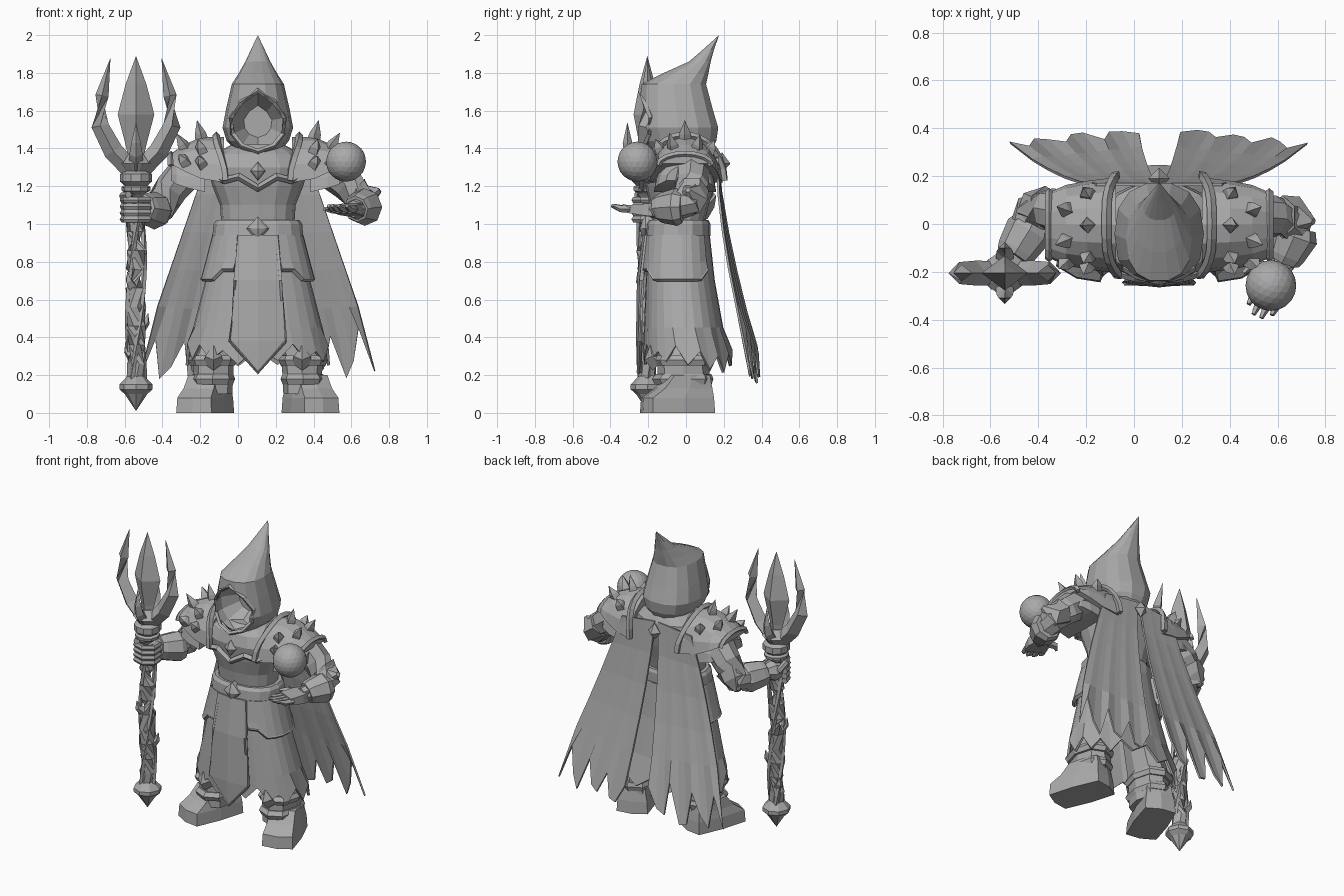
import bpy, bmesh, random
from math import cos, sin, pi, radians
from mathutils import Vector, Matrix

random.seed(4)
if "Cube" in bpy.data.objects:
    bpy.data.objects.remove(bpy.data.objects["Cube"])

stone = bpy.data.materials.new("stone grey")
stone.use_nodes = True
stone.diffuse_color = (.4, .4, .4, 1)
stone.node_tree.nodes["Principled BSDF"].inputs["Base Color"].default_value = (.4, .4, .4, 1)

BODY = (.105, 0, 0)        # the body is modelled around its own axis
STAFF = (-.54, -.205, 0)
WORLD = (0, 0, 0)


def add(name, verts, faces, origin=BODY, thick=0):
    bm = bmesh.new()
    points = [bm.verts.new(v) for v in verts]
    for f in faces:
        bm.faces.new([points[i] for i in f])
    bmesh.ops.remove_doubles(bm, verts=bm.verts, dist=.0005)
    bmesh.ops.recalc_face_normals(bm, faces=bm.faces)
    mesh = bpy.data.meshes.new(name)
    bm.to_mesh(mesh)
    bm.free()
    obj = bpy.data.objects.new(name, mesh)
    obj.location = origin
    mesh.materials.append(stone)
    bpy.context.collection.objects.link(obj)
    if thick:
        solid = obj.modifiers.new("thickness", 'SOLIDIFY')
        solid.thickness = thick
        solid.offset = 0
    return obj


def loft(name, rings, origin=BODY, closed=True, cap=True, thick=0):
    """Skin a row of point rings; open rows make sheets."""
    n = len(rings[0])
    verts = [p for r in rings for p in r]
    faces = []
    for k in range(len(rings) - 1):
        for i in range(n if closed else n - 1):
            j = (i + 1) % n
            faces.append((k * n + i, k * n + j, k * n + n + j, k * n + n + i))
    if cap and closed:
        faces.append(tuple(range(n)))
        faces.append(tuple(range(len(verts) - n, len(verts))))
    return add(name, verts, faces, origin, thick)


def bend(v, power):
    return (abs(v) ** power) * (1 if v > 0 else -1)


def ring(z, rx, front, back, cx=0, n=16, power=.85, start=0, span=2 * pi):
    """Rounded box section between a front and a back depth."""
    steps = n if span > 6 else n - 1
    mid, half = (front + back) / 2, (back - front) / 2
    angles = [start + span * i / steps for i in range(n)]
    return [(cx + rx * bend(cos(a), power), mid + half * bend(sin(a), power), z) for a in angles]


def body(name, sections, **kw):
    return loft(name, [ring(*s, **kw) for s in sections])


def lathe(name, profile, origin, n=8, flat=1):
    return loft(name, [[(r * cos(2 * pi * i / n), flat * r * sin(2 * pi * i / n), z)
                        for i in range(n)] for z, r in profile], origin)


def tube(name, path, radii, origin=BODY, n=6, closed=False):
    path = [Vector(p) for p in path]
    count = len(path)
    rings = []
    for k, p in enumerate(path):
        if closed:
            t = path[(k + 1) % count] - path[k - 1]
        else:
            t = path[min(k + 1, count - 1)] - path[max(k - 1, 0)]
        q = t.to_track_quat('Z', 'Y')
        r = radii[k] if isinstance(radii, (list, tuple)) else radii
        rings.append([p + q @ Vector((r * cos(2 * pi * i / n), r * sin(2 * pi * i / n), 0)) for i in range(n)])
    if closed:
        rings.append(rings[0])
    return loft(name, rings, origin, cap=not closed)


def gem(name, z, y, w, h):
    """Diamond stud with a raised centre."""
    edge = [(w, y, z), (0, y, z + h), (-w, y, z), (0, y, z - h)]
    back = [(x, y + .04, c) for x, _, c in edge]
    loft(name, [back, edge, [(x * .7, y - .015, z + (c - z) * .7) for x, _, c in edge],
                [(0, y - .03, z)] * 4])


# Torso and belt
body("torso", [(.9, .205, -.19, .11), (1.02, .195, -.18, .1), (1.1, .2, -.19, .12), (1.2, .24, -.215, .15),
               (1.3, .27, -.23, .17), (1.37, .23, -.21, .17), (1.42, .14, -.15, .14)])
body("belt", [(.915, .23, -.205, .12), (.94, .24, -.215, .13), (1.0, .235, -.21, .13), (1.02, .22, -.195, .12)])
gem("belt_buckle", .975, -.215, .06, .065)
gem("chest_gem", 1.28, -.235, .04, .05)
tube("chest_trim", [(-.25, -.14, 1.27), (-.18, -.2, 1.23), (-.1, -.222, 1.25), (0, -.23, 1.19),
                    (.1, -.222, 1.25), (.18, -.2, 1.23), (.25, -.14, 1.27)], .02, n=4)
lathe("cape_clasp", [(1.27, 0), (1.32, .045), (1.38, 0)], (.105, .19, 0), n=4)

# Robe with a torn hem, longer behind
robe = [ring(z, rx, f, b, n=28) for z, rx, f, b in
        [(.93, .215, -.19, .12), (.7, .27, -.205, .145), (.45, .335, -.215, .19)]]
hem = ring(.3, .375, -.22, .24, n=28)
robe.append([(x, y, z + (.05 if i % 2 else -.03) + random.uniform(-.03, .02) - (.03 if y > .1 else 0))
             for i, (x, y, z) in enumerate(hem)])
loft("robe", robe, cap=False, thick=.015)

# Front tabard with trim
rows = [(.94, .1, -.205), (.7, .12, -.235), (.38, .145, -.24)]
sheet = [[(-w, y, z), (0, y - .015, z), (w, y, z)] for z, w, y in rows] + [[(0, -.245, .21)] * 3]
loft("tabard", sheet, closed=False, thick=.02)
edge = [(w, y - .005, z) for z, w, y in rows] + [(0, -.25, .215)]
tube("tabard_trim", edge + [(-x, y, z) for x, y, z in edge[-2::-1]], .011, n=4)

# Hood: closed shell with the face opening cut out
hood = body("hood", [(1.37, .1, -.19, .13), (1.44, .165, -.235, .165), (1.51, .187, -.26, .175), (1.61, .168, -.25, .145),
                     (1.74, .138, -.24, .11), (1.8, .1, -.12, .122), (1.86, .066, .015, .132),
                     (1.92, .038, .085, .148), (2.0, 0, .175, .175)], n=14)
half = [(0, 1.7), (.085, 1.64), (.135, 1.56), (.125, 1.48), (.08, 1.42)]
opening = half + [(0, 1.39)] + [(-x, z) for x, z in half[:0:-1]]
cutter = loft("hood_cutter", [[(x * s, y, 1.54 + (z - 1.54) * s) for x, z in opening]
                              for y, s in [(-.4, 1), (-.14, 1), (-.03, .55)]])
cut = hood.modifiers.new("opening", 'BOOLEAN')
cut.object = cutter
bpy.context.view_layer.update()
carved = bpy.data.meshes.new_from_object(hood.evaluated_get(bpy.context.evaluated_depsgraph_get()))
hood.modifiers.clear()
hood.data = carved
bpy.data.objects.remove(cutter)
tube("hood_rim", [(x * 1.06, -.24 + 3 * x * x, 1.54 + (z - 1.54) * 1.04) for x, z in opening], .014, n=4, closed=True)

for s, side in ((-1, "right"), (1, "left")):
    # Legs
    body(side + "_leg", [(.1, .1, -.15, .13, s * .235), (.3, .11, -.15, .12, s * .235),
                         (.5, .1, -.12, .11, s * .17), (.85, .09, -.1, .08, s * .1)], n=8)
    # Boots with toes turned out
    turn = Matrix.Translation((s * .277, -.04, 0)) @ Matrix.Rotation(s * radians(20), 4, 'Z')
    sole = [ring(z, w, f, b, n=8, power=.3) for z, w, f, b in
            [(0, .11, -.2, .19), (.08, .105, -.195, .185), (.13, .094, -.12, .175), (.2, .088, -.06, .16)]]
    loft(side + "_boot", [[turn @ Vector(p) for p in r] for r in sole])
    for z, r in ((.15, .108), (.25, .118)):
        body(side + "_boot_cuff", [(z, r, -.165, .135, s * .24), (z + .03, r + .012, -.18, .145, s * .24),
                                   (z + .055, r, -.16, .135, s * .238)], n=8)
    tube(side + "_knee_spike", [(s * .235, -.14, .26), (s * .235, -.18, .3), (s * .235, -.19, .36)], [.05, .045, 0], n=4)

    # Hip plates wrapping the sides
    begin = radians(-68) if s > 0 else radians(248)
    plate = [ring(z, rx, f, b, n=9, start=begin, span=s * radians(115))
             for z, rx, f, b in [(.94, .232, -.21, .13), (.8, .268, -.225, .145), (.72, .292, -.23, .155)]]
    plate[2] = [(x, y, z + (.04 if i in (0, 1, 8) else -.01)) for i, (x, y, z) in enumerate(plate[2])]
    loft(side + "_hip_plate", plate, closed=False, thick=.02)
    tube(side + "_hip_trim", plate[2], .014, n=4)

    # Shoulder armour: dome, rim, lower plates and band
    def arch(x, ry, z, h, n=9):
        return [(s * x, -.005 + ry * cos(pi * i / (n - 1)), z + h * sin(pi * i / (n - 1))) for i in range(n)]
    dome = [arch(.18, .2, 1.22, .24), arch(.3, .185, 1.24, .22), arch(.39, .168, 1.28, .14), arch(.465, .135, 1.32, .05)]
    loft(side + "_shoulder_dome", dome)
    tube(side + "_shoulder_rim", arch(.46, .14, 1.31, .06), .017, n=4)
    loft(side + "_shoulder_lower_plate", [arch(.28, .165, 1.17, .2), arch(.37, .16, 1.19, .16),
                                          arch(.43, .14, 1.21, .13), arch(.46, .1, 1.23, .08)])
    tube(side + "_collar_band", [(x - s * .045 * (y / .21) ** 4, y, z) for x, y, z in arch(.22, .21, 1.23, .24, 13)],
         .02, n=4)
    for row, i, size in ((1, 4, .07), (1, 6, .05), (1, 2, .045), (2, 5, .07), (2, 3, .06), (2, 7, .045), (1, 7, .045)):
        base = Vector(dome[row][i])
        out = (base - Vector((s * .22, 0, 1.22))).normalized() + Vector((0, 0, .35))
        tube(side + "_shoulder_spike", [base - out * .02, base + out * .015, base + out * size], [.036, .03, 0], n=4)

    # Torn cape half
    columns = 11
    cape = []
    for k in range(6):
        v = k / 5
        line = []
        for i in range(columns):
            u = i / (columns - 1)
            x = .012 + .25 * u + v * (.075 + .26 * u)
            y = .165 + .21 * v ** 1.45 - .06 * u * v + .004 * v * cos(i * 2.1)
            z = 1.38 - .03 * u - v * (1.06 - .08 * u)
            if k == 5:
                drop = (.14 if i % 3 else -.03) + random.uniform(-.06, .05)
                x, y, z = x + drop * .15, y + drop * .15, z - drop
            line.append((s * x, y, z))
        cape.append(line)
    loft(side + "_cape", cape, closed=False, thick=.012)

# Arms
tube("right_arm", [(-.25, .03, 1.3), (-.35, .06, 1.19), (-.42, .05, 1.08), (-.46, -.06, 1.07), (-.52, -.16, 1.09)],
     [.1, .09, .085, .075, .05], WORLD, n=8)
tube("right_bracer", [(-.425, 0, 1.07), (-.44, -.03, 1.07), (-.49, -.11, 1.08), (-.505, -.135, 1.085)],
     [.085, .1, .085, .075], WORLD, n=8)
tube("right_elbow_guard", [(-.37, .07, 1.15), (-.42, .07, 1.09), (-.46, .1, 1.03)], [.09, .085, .02], WORLD)
tube("left_arm", [(.47, .03, 1.3), (.58, .03, 1.21), (.67, .0, 1.11), (.66, -.08, 1.08), (.61, -.19, 1.08)],
     [.1, .09, .085, .075, .045], WORLD, n=8)
tube("left_bracer", [(.675, -.02, 1.09), (.67, -.05, 1.09), (.635, -.13, 1.085), (.625, -.15, 1.08)],
     [.085, .1, .08, .07], WORLD, n=8)
tube("left_elbow_guard", [(.62, .03, 1.18), (.68, .03, 1.13), (.75, .01, 1.18)], [.09, .085, .015], WORLD)

# Hands
tube("right_fist", [(-.51, -.13, 1.09), (-.53, -.17, 1.09), (-.55, -.21, 1.09)], [.05, .07, .06], WORLD, n=8)
for i in range(4):
    z = 1.025 + i * .034
    tube("right_finger", [(.06, .04, z), (.065, -.03, z), (.01, -.065, z), (-.055, -.045, z), (-.068, .01, z)], .019, STAFF)
tube("right_thumb", [(-.05, .05, 1.1), (-.07, 0, 1.15), (-.04, -.06, 1.155)], .02, STAFF)
along, across = Vector((-.42, -.9, .03)), Vector((-.9, .42, 0))
wrist = Vector((.62, -.16, 1.075))
palm = []
for d, w, h in ((0, .045, .035), (.05, .065, .03), (.14, .065, .02)):
    c = wrist + along * d
    palm.append([c + across * (a * w) + Vector((0, 0, b * h)) for a, b in ((-1, -1), (1, -1), (1, 1), (-1, 1))])
loft("left_palm", palm, WORLD)
for i in range(4):
    p = wrist + along * .12 + across * (i - 1.5) * .036
    reach = .13 if i in (1, 2) else .1
    tube("left_finger", [p, p + along * reach * .6, p + along * reach + Vector((0, 0, .015))],
         [.02, .019, .01], WORLD, n=5)
p = wrist + along * .04 + across * .05
tube("left_thumb", [p, p + across * .06 + along * .02, p + across * .08 + along * .07], [.025, .022, .01], WORLD, n=5)

# Floating orb
bpy.ops.mesh.primitive_ico_sphere_add(subdivisions=3, radius=.106, location=(.572, -.257, 1.33))
orb = bpy.context.object
orb.name = "orb"
orb.data.materials.append(stone)

# Staff: gnarled shaft with roots, foot and collars
heights = [.16 + i * .1 for i in range(11)]
tube("staff_shaft", [(random.uniform(-.006, .006), random.uniform(-.006, .006), z) for z in heights],
     [random.uniform(.046, .054) for z in heights], STAFF, n=8)
for strand in range(3):
    root = [(.044 * cos(strand * 2.1 + i * .2), .044 * sin(strand * 2.1 + i * .2), .18 + i * .06) for i in range(16)]
    tube("staff_root", root, .014, STAFF, n=4)
for z, a in ((.48, .4), (.33, 2.5), (.7, 4)):
    c, d = cos(a), sin(a)
    tube("staff_thorn", [(c * .03, d * .03, z - .03), (c * .06, d * .06, z), (c * .07, d * .07, z + .05)], [.03, .02, 0], STAFF, n=4)
lathe("staff_foot", [(.01, 0), (.1, .06), (.125, .088), (.15, .088), (.19, .05), (.2, .04)], STAFF)
lathe("staff_collar", [(1.16, .045), (1.175, .075), (1.195, .078), (1.205, .062), (1.225, .085), (1.265, .085),
                       (1.28, .06), (1.32, .09), (1.37, .04)], STAFF, n=10)

# Staff head: central blade, side prongs and small thorns
lathe("staff_blade", [(1.32, .04), (1.4, .05), (1.58, .097), (1.74, .055), (1.89, 0)], STAFF, n=4, flat=.75)
for s in (-1, 1):
    tube("staff_prong", [(s * .03, 0, 1.29), (s * .12, 0, 1.385), (s * .19, 0, 1.52), (s * .18, 0, 1.68), (s * .135, 0, 1.88)],
         [.05, .052, .046, .035, 0], STAFF, n=4)
    tube("staff_thorn_prong", [(0, s * .03, 1.3), (0, s * .09, 1.37), (0, s * .105, 1.43), (0, s * .105, 1.54)],
         [.04, .035, .025, 0], STAFF, n=4)
